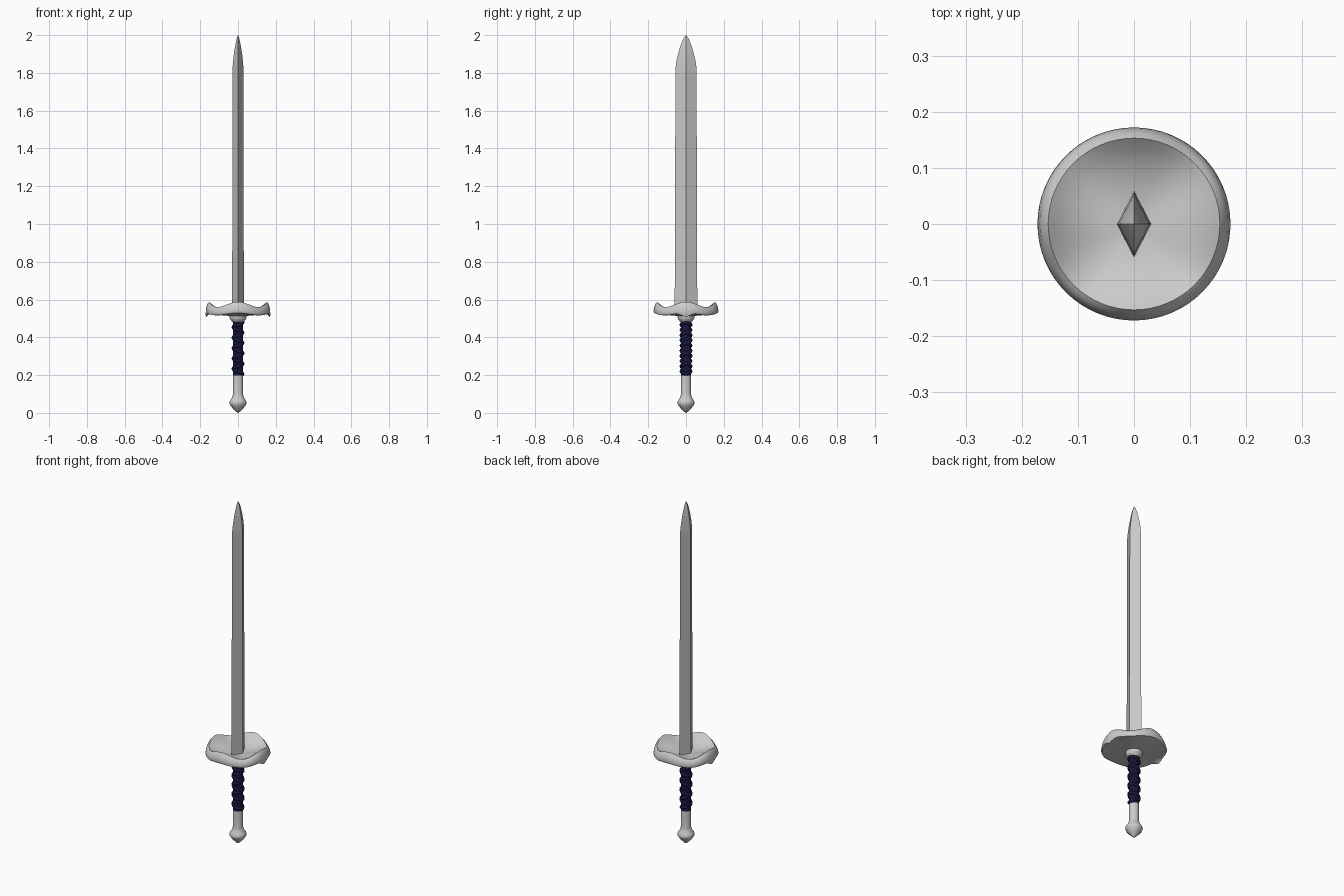
import bpy, bmesh, math

if "Cube" in bpy.data.objects:
    bpy.data.objects.remove(bpy.data.objects["Cube"])

SEG = 48


def rings_object(name, rings, cap=True, smooth=40):
    """Skin a list of vertex rings into one object."""
    bm = bmesh.new()
    loops = [[bm.verts.new(p) for p in ring] for ring in rings]
    for a, b in zip(loops, loops[1:]):
        n = len(a)
        for i in range(n):
            j = (i + 1) % n
            bm.faces.new((a[i], a[j], b[j], b[i]))
    if cap:
        bm.faces.new(loops[0][::-1])
        bm.faces.new(loops[-1])
    bmesh.ops.remove_doubles(bm, verts=bm.verts, dist=1e-5)
    bmesh.ops.recalc_face_normals(bm, faces=bm.faces)
    me = bpy.data.meshes.new(name)
    bm.to_mesh(me)
    bm.free()
    ob = bpy.data.objects.new(name, me)
    bpy.context.collection.objects.link(ob)
    if smooth:
        bpy.ops.object.select_all(action='DESELECT')
        ob.select_set(True)
        bpy.context.view_layer.objects.active = ob
        bpy.ops.object.shade_smooth_by_angle(angle=math.radians(smooth))
    return ob


def circle(r, z, n=SEG, shape=None):
    ring = []
    for i in range(n):
        a = 2 * math.pi * i / n
        h = shape(a) if shape else 0
        ring.append((r * math.cos(a), r * math.sin(a), z + h))
    return ring


def lathe(name, profile, n=32, smooth=40):
    return rings_object(name, [circle(r, z, n) for r, z in profile], smooth=smooth)


# Blade: diamond section with a curved point
blade = [(1.0, 0.53), (0.93, 1.80), (0.92, 1.83), (0.82, 1.87), (0.66, 1.91),
         (0.45, 1.95), (0.24, 1.98), (0.01, 2.0)]
rings_object("blade", [[(0.031 * s, 0, z), (0, 0.060 * s, z),
                        (-0.031 * s, 0, z), (0, -0.060 * s, z)]
                       for s, z in blade], smooth=15)


# Guard: shallow bowl with a four-lobed wavy rim and two small drooping lips
def wave(amount, lip=0.0):
    def shape(a):
        droop = max(0.0, 1 - abs(math.sin(a)) / 0.28)
        return amount * math.cos(4 * a) - lip * droop
    return shape


guard = [(0.030, 0.512, 0, 0), (0.080, 0.516, 0.001, 0),
         (0.130, 0.521, 0.003, 0), (0.155, 0.521, 0.005, 0.004),
         (0.168, 0.523, 0.006, 0.022), (0.172, 0.533, 0.007, 0.020),
         (0.168, 0.552, 0.009, 0.004), (0.162, 0.565, 0.011, 0),
         (0.153, 0.574, 0.014, 0), (0.135, 0.562, 0.010, 0),
         (0.105, 0.547, 0.005, 0), (0.060, 0.536, 0.001, 0),
         (0.015, 0.533, 0, 0)]
rings_object("guard", [circle(r, z, 64, wave(w, l)) for r, z, w, l in guard], smooth=50)

# Collar under the guard
lathe("collar", [(0.030, 0.480), (0.035, 0.487), (0.041, 0.494), (0.044, 0.503),
                 (0.045, 0.518)])

# Bare handle and pommel
lathe("handle_pommel", [(0.002, 0.0), (0.012, 0.008), (0.028, 0.024),
                        (0.042, 0.042), (0.046, 0.053), (0.043, 0.064),
                        (0.034, 0.076), (0.029, 0.088), (0.027, 0.100),
                        (0.027, 0.200), (0.026, 0.485)])

# Navy grip: core with two crossing cord spirals
navy = bpy.data.materials.new("navy_cord")
navy.diffuse_color = (0.008, 0.008, 0.045, 1)
navy.use_nodes = True
navy.node_tree.nodes["Principled BSDF"].inputs["Base Color"].default_value = navy.diffuse_color
core = lathe("grip_core", [(0.0275, 0.197), (0.0275, 0.488)])
core.data.materials.append(navy)


def cord(name, direction, phase, turns=5.0, r=0.0255, thick=0.0085):
    steps = int(turns * 24)
    rings = []
    for i in range(steps + 1):
        t = i / steps
        a = direction * 2 * math.pi * turns * t + phase
        z = 0.206 + 0.274 * t
        rings.append([((r + thick * math.cos(b)) * math.cos(a),
                       (r + thick * math.cos(b)) * math.sin(a),
                       z + 1.2 * thick * math.sin(b))
                      for b in (2 * math.pi * k / 10 for k in range(10))])
    rings_object(name, rings, smooth=60).data.materials.append(navy)


cord("grip_cord_right", 1, 0.0)
cord("grip_cord_left", -1, 0.0)
